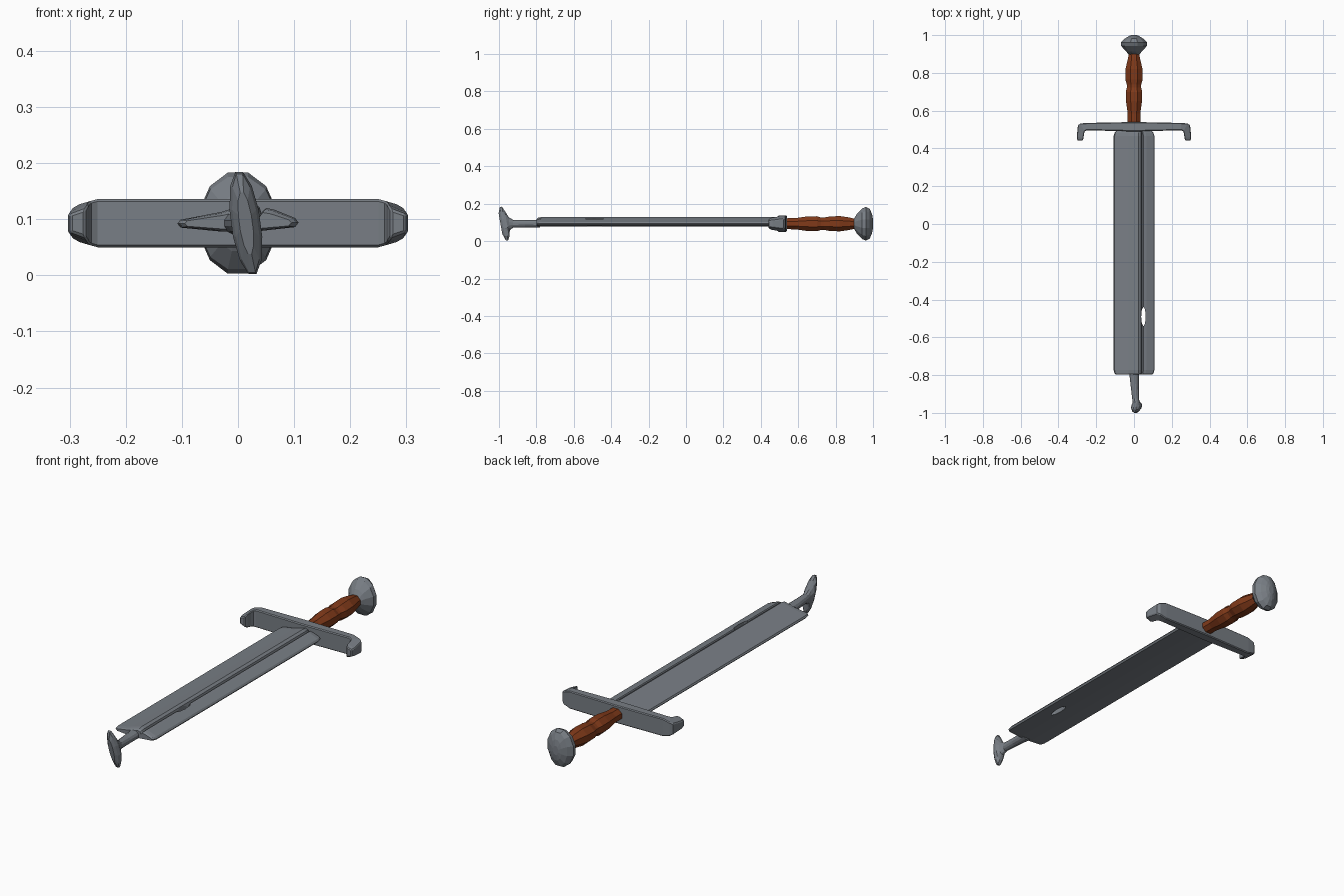
import bpy, bmesh, math

if "Cube" in bpy.data.objects:
    bpy.data.objects.remove(bpy.data.objects["Cube"])


def material(name, rgb):
    m = bpy.data.materials.new(name)
    m.diffuse_color = (*rgb, 1)
    m.use_nodes = True
    m.node_tree.nodes["Principled BSDF"].inputs["Base Color"].default_value = m.diffuse_color
    return m


STEEL = material("grey steel", (0.19, 0.21, 0.235))
WOOD = material("brown wood", (0.22, 0.042, 0.01))
ZC = 0.093  # height of the sword's long axis


def loft(name, rings, mat):
    """Skin a list of equal-length rings of points and cap both ends."""
    bm = bmesh.new()
    vs = [[bm.verts.new(p) for p in r] for r in rings]
    n = len(rings[0])
    for a, b in zip(vs, vs[1:]):
        for i in range(n):
            j = (i + 1) % n
            bm.faces.new((a[i], a[j], b[j], b[i]))
    bm.faces.new(vs[0][::-1])
    bm.faces.new(vs[-1])
    bmesh.ops.recalc_face_normals(bm, faces=bm.faces)
    me = bpy.data.meshes.new(name)
    bm.to_mesh(me)
    bm.free()
    ob = bpy.data.objects.new(name, me)
    bpy.context.collection.objects.link(ob)
    me.materials.append(mat)
    return ob


def oval(y, rx, rz, n, cx=0, cz=ZC, lean_x=0, lean_y=0):
    """Elliptical ring across the y axis, optionally sheared."""
    pts = []
    for i in range(n):
        a = 2 * math.pi * (i + 0.5) / n
        dz = rz * math.sin(a) / math.cos(math.pi / n)
        dz = max(-rz, min(rz, dz))
        pts.append((cx + rx * math.cos(a) + lean_x * dz, y + lean_y * dz, cz + dz))
    return pts


def bevel(ob, width):
    mod = ob.modifiers.new("bevel", 'BEVEL')
    mod.width = width
    mod.segments = 1
    mod.limit_method = 'ANGLE'
    mod.angle_limit = math.radians(50)


# Blade: lens section with an off-centre groove on the upper side
section = [(-0.108, 0.092), (-0.103, 0.099), (-0.03, 0.113), (0.025, 0.129),
           (0.038, 0.122), (0.043, 0.108), (0.05, 0.120), (0.065, 0.117),
           (0.102, 0.102), (0.108, 0.094), (0.102, 0.086), (0.03, 0.078),
           (-0.03, 0.078), (-0.102, 0.085)]
stations = [(-0.798, 0.88, 0.7), (-0.79, 0.96, 0.9), (-0.772, 1, 1),
            (0.465, 1, 1), (0.485, 0.95, 0.9), (0.495, 0.85, 0.7)]
blade = loft("blade", [[(x * s, y, ZC + (z - ZC) * t) for x, z in section]
                       for y, s, t in stations], STEEL)

# Worn slot cut through the groove
cutter = loft("slot_cutter", [[(0.05 + 0.012 * math.cos(a), -0.49 + 0.052 * math.sin(a), z)
                               for a in [math.pi * k / 4 for k in range(8)]]
                              for z in (0, 0.2)], STEEL)
cutter.hide_render = True
cut = blade.modifiers.new("slot", 'BOOLEAN')
cut.operation = 'DIFFERENCE'
cut.object = cutter
cut.solver = 'EXACT'
bpy.context.view_layer.objects.active = blade
blade.select_set(True)
bpy.ops.object.modifier_apply(modifier="slot")
bpy.data.objects.remove(cutter)

# Crossguard: outer and inner edge with half heights, mirrored in x
half = [(0.25, 0.535, 0.043, 0.25, 0.496, 0.043),
        (0.285, 0.532, 0.033, 0.261, 0.490, 0.040),
        (0.297, 0.522, 0.026, 0.265, 0.478, 0.037),
        (0.303, 0.462, 0.018, 0.267, 0.455, 0.033),
        (0.299, 0.441, 0.016, 0.272, 0.441, 0.025)]
rings = []
for s, part in ((-1, half[::-1]), (1, half)):
    for xo, yo, ho, xi, yi, hi in part:
        rings.append([(s * xo, yo, ZC + ho), (s * xi, yi, ZC + hi),
                      (s * xi, yi, ZC - hi), (s * xo, yo, ZC - ho)])
    if s < 0:
        rings.append([(0, 0.54, ZC + 0.043), (0, 0.49, ZC + 0.043),
                      (0, 0.49, ZC - 0.043), (0, 0.54, ZC - 0.043)])
guard = loft("crossguard", rings, STEEL)
bevel(guard, 0.004)

# Grip: two swellings with a waist between
grip = [(0.53, 0.036, 0.029), (0.585, 0.036, 0.030), (0.65, 0.046, 0.039),
        (0.70, 0.047, 0.040), (0.722, 0.041, 0.033), (0.738, 0.041, 0.033),
        (0.765, 0.050, 0.038), (0.82, 0.049, 0.041), (0.87, 0.036, 0.034),
        (0.91, 0.028, 0.025)]
loft("grip", [oval(y, rx, rz, 8) for y, rx, rz in grip], WOOD)

# Pommel: flattened faceted knob
pommel = [(0.898, 0.030, 0.026), (0.912, 0.042, 0.050), (0.942, 0.070, 0.082),
          (0.962, 0.071, 0.090), (0.982, 0.050, 0.080), (0.995, 0.028, 0.050),
          (1.0, 0.014, 0.022)]
loft("pommel", [oval(y, rx, rz, 12) for y, rx, rz in pommel], STEEL)

# Tip: narrow tang ending in a slightly leaning blade-like plate
tip = [(-0.78, 0.027, 0.021, 0.0, 0), (-0.86, 0.022, 0.020, 0.004, 0),
       (-0.925, 0.018, 0.021, 0.008, 0), (-0.945, 0.020, 0.035, 0.012, 0.5),
       (-0.957, 0.026, 0.070, 0.014, 1), (-0.968, 0.027, 0.091, 0.014, 1),
       (-0.980, 0.022, 0.088, 0.014, 1), (-0.992, 0.012, 0.055, 0.014, 1)]
loft("tip_plate", [oval(y, rx, rz, 12, cx, ZC, -0.13 * k, -0.18 * k)
                   for y, rx, rz, cx, k in tip], STEEL)
